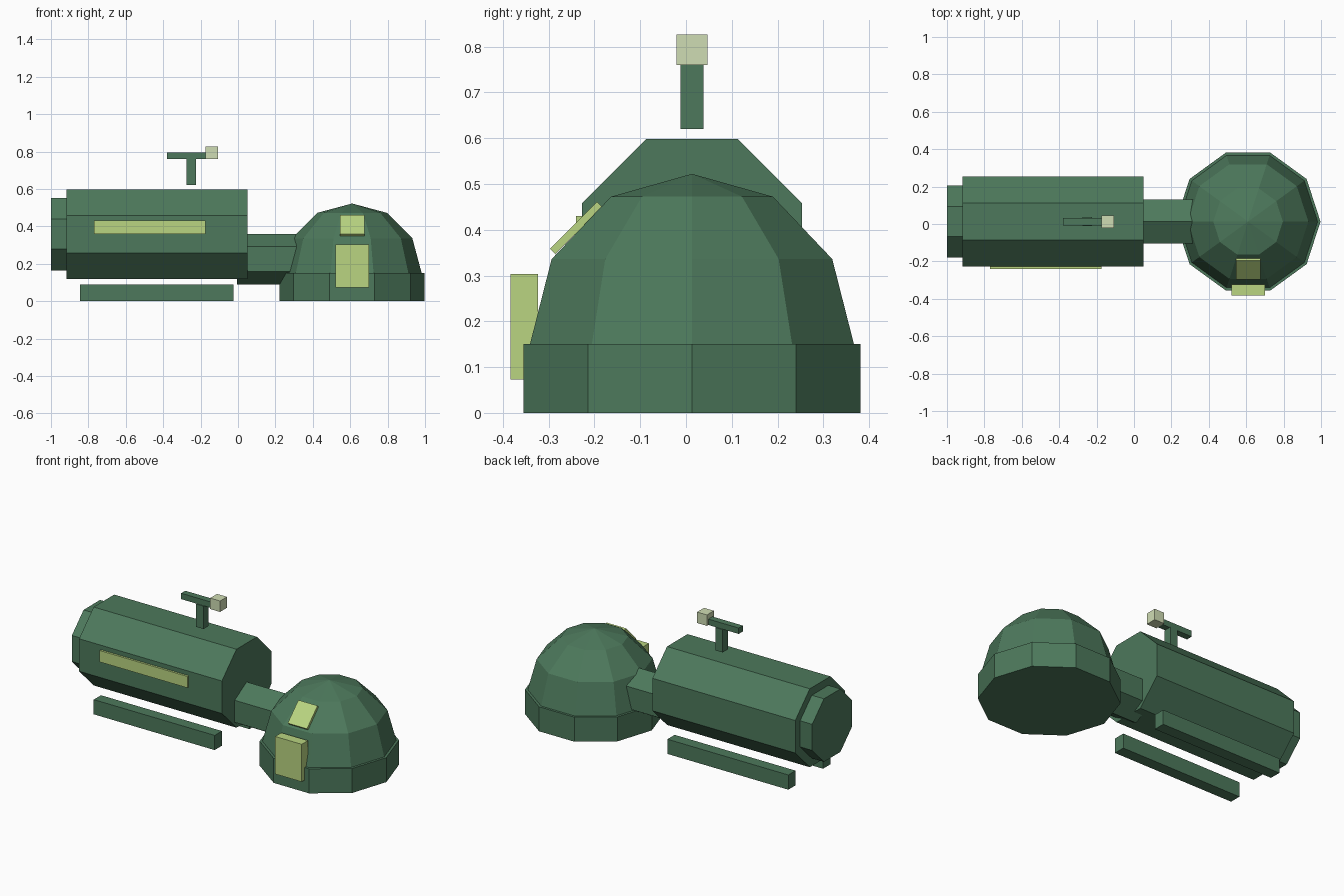
import bpy
import bmesh
from math import sin, cos, pi, radians
from mathutils import Matrix, Vector

cube = bpy.data.objects.get("Cube")
if cube:
    bpy.data.objects.remove(cube, do_unlink=True)

MID_Y = 0.013  # shared centre line


def make_material(name, srgb):
    color = [(c / 255) ** 2.2 for c in srgb] + [1.0]
    mat = bpy.data.materials.new(name)
    mat.use_nodes = True
    mat.diffuse_color = color
    mat.node_tree.nodes["Principled BSDF"].inputs["Base Color"].default_value = color
    return mat


green = make_material("hull green", (78, 120, 92))
lime = make_material("pale lime", (184, 212, 128))
cream = make_material("sensor cream", (206, 219, 178))


def finish(name, bm, mat):
    bmesh.ops.recalc_face_normals(bm, faces=bm.faces)
    mesh = bpy.data.meshes.new(name)
    bm.to_mesh(mesh)
    bm.free()
    mesh.materials.append(mat)
    obj = bpy.data.objects.new(name, mesh)
    bpy.context.collection.objects.link(obj)
    return obj


def box(name, center, size, mat, tilt=0):
    bm = bmesh.new()
    bmesh.ops.create_cube(bm, size=1)
    bm.transform(Matrix.Translation(center) @ Matrix.Rotation(tilt, 4, "X")
                 @ Matrix.Diagonal((*size, 1)))
    return finish(name, bm, mat)


def span_box(name, low, high, mat):
    low, high = Vector(low), Vector(high)
    return box(name, (low + high) / 2, high - low, mat)


def lathe(name, profile, sides, center, mat, phase=0, along_x=False):
    """Faceted solid from (radius, height) rings; the ends are closed."""
    bm = bmesh.new()
    rings = []
    for r, h in profile:
        ring = []
        for i in range(sides):
            a = phase + 2 * pi * i / sides
            u, v = r * cos(a), r * sin(a)
            ring.append(bm.verts.new((h, u, v) if along_x else (u, v, h)))
        rings.append(ring)
    for low, high in zip(rings, rings[1:]):
        for i in range(sides):
            j = (i + 1) % sides
            bm.faces.new((low[i], low[j], high[j], high[i]))
    bm.faces.new(rings[0])
    bm.faces.new(rings[-1])
    bmesh.ops.remove_doubles(bm, verts=bm.verts, dist=0.0001)
    bm.transform(Matrix.Translation(center))
    return finish(name, bm, mat)


# Octagonal habitat hull with its end hatch
axis = (0, MID_Y, 0.358)
lathe("main_hull", [(0.26, -0.918), (0.26, 0.05)], 8, axis, green, pi / 8, True)
lathe("end_hatch", [(0.209, -1.0), (0.209, -0.9)], 8, axis, green, pi / 8, True)

# Hexagonal connecting tunnel
lathe("tunnel", [(0.135, -0.005), (0.135, 0.345)], 6, (0, MID_Y, 0.225), green, pi / 6, True)

# Ten-sided dome on a drum
dome_at = (0.61, MID_Y, 0)
lathe("dome_base", [(0.387, 0), (0.387, 0.15)], 10, dome_at, green)
arc = [radians(a) for a in (0, 30, 60)]
dome = [(0.372 * cos(a), 0.15 + 0.372 * sin(a)) for a in arc]
lathe("dome", dome + [(0.00001, 0.522)], 10, dome_at, green)

# Door and windows
span_box("dome_door", (0.52, -0.383, 0.073), (0.70, -0.323, 0.303), lime)
box("dome_window", (0.61, -0.24, 0.404), (0.13, 0.145, 0.016), lime, radians(45))
span_box("hull_window", (-0.77, -0.24, 0.36), (-0.175, -0.215, 0.43), lime)

# Landing skids, mirrored about the centre line
for side, name in ((-1, "front_skid"), (1, "back_skid")):
    box(name, (-0.435, MID_Y + side * 0.168, 0.045), (0.82, 0.07, 0.09), green)

# Roof mast with crossbar and sensor
box("mast", (-0.25, MID_Y, 0.69), (0.05, 0.05, 0.14), green)
box("mast_crossbar", (-0.275, MID_Y, 0.778), (0.21, 0.04, 0.036), green)
box("mast_sensor", (-0.141, MID_Y, 0.793), (0.067, 0.067, 0.067), cream)
